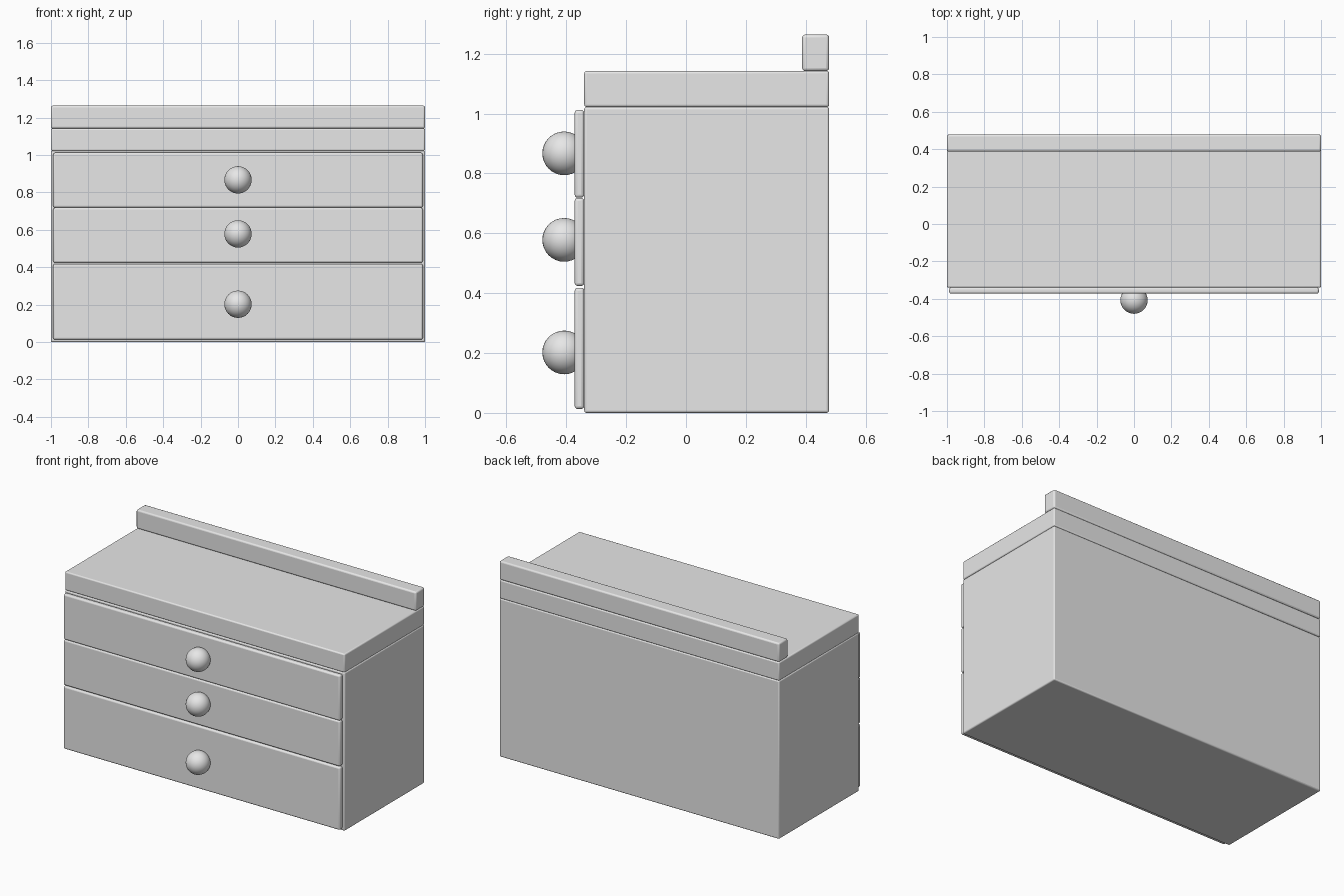
import bpy
import math

cube = bpy.data.objects.get("Cube")
if cube:
    bpy.data.objects.remove(cube, do_unlink=True)

grey = bpy.data.materials.new("light grey")
grey.use_nodes = True
colour = (0.8, 0.8, 0.8, 1)
grey.diffuse_color = colour
grey.node_tree.nodes["Principled BSDF"].inputs["Base Color"].default_value = colour


def rounded_box(name, x, y, z, bevel):
    """Box spanning the (min, max) ranges, with softened edges."""
    ranges = (x, y, z)
    bpy.ops.mesh.primitive_cube_add(size=1, location=[(a + b) / 2 for a, b in ranges])
    obj = bpy.context.object
    obj.name = name
    obj.scale = [b - a for a, b in ranges]
    bpy.ops.object.transform_apply(location=False, rotation=False, scale=True)
    obj.data.materials.append(grey)
    mod = obj.modifiers.new("soft edges", "BEVEL")
    mod.width = bevel
    mod.segments = 3
    bpy.ops.object.shade_smooth_by_angle(angle=math.radians(35))
    return obj


def knob(name, z):
    bpy.ops.mesh.primitive_uv_sphere_add(segments=32, ring_count=16, radius=0.073,
                                         location=(0, -0.407, z))
    obj = bpy.context.object
    obj.name = name
    obj.data.materials.append(grey)
    bpy.ops.object.shade_smooth()


# Cabinet, worktop and rear rail
width = (-1, 1)
depth = (-0.34, 0.478)
rounded_box("cabinet_body", width, depth, (0, 1.022), 0.008)
rounded_box("worktop", width, depth, (1.022, 1.142), 0.008)
rounded_box("back_rail", width, (0.388, 0.478), (1.142, 1.264), 0.01)

# Drawers, each with a round knob
drawers = {
    "bottom": (0.013, 0.418, 0.202),
    "middle": (0.424, 0.718, 0.578),
    "top": (0.719, 1.012, 0.867),
}
for level, (low, high, knob_z) in drawers.items():
    rounded_box(level + "_drawer_front", (-0.988, 0.988), (-0.372, -0.34), (low, high), 0.01)
    knob(level + "_knob", knob_z)
